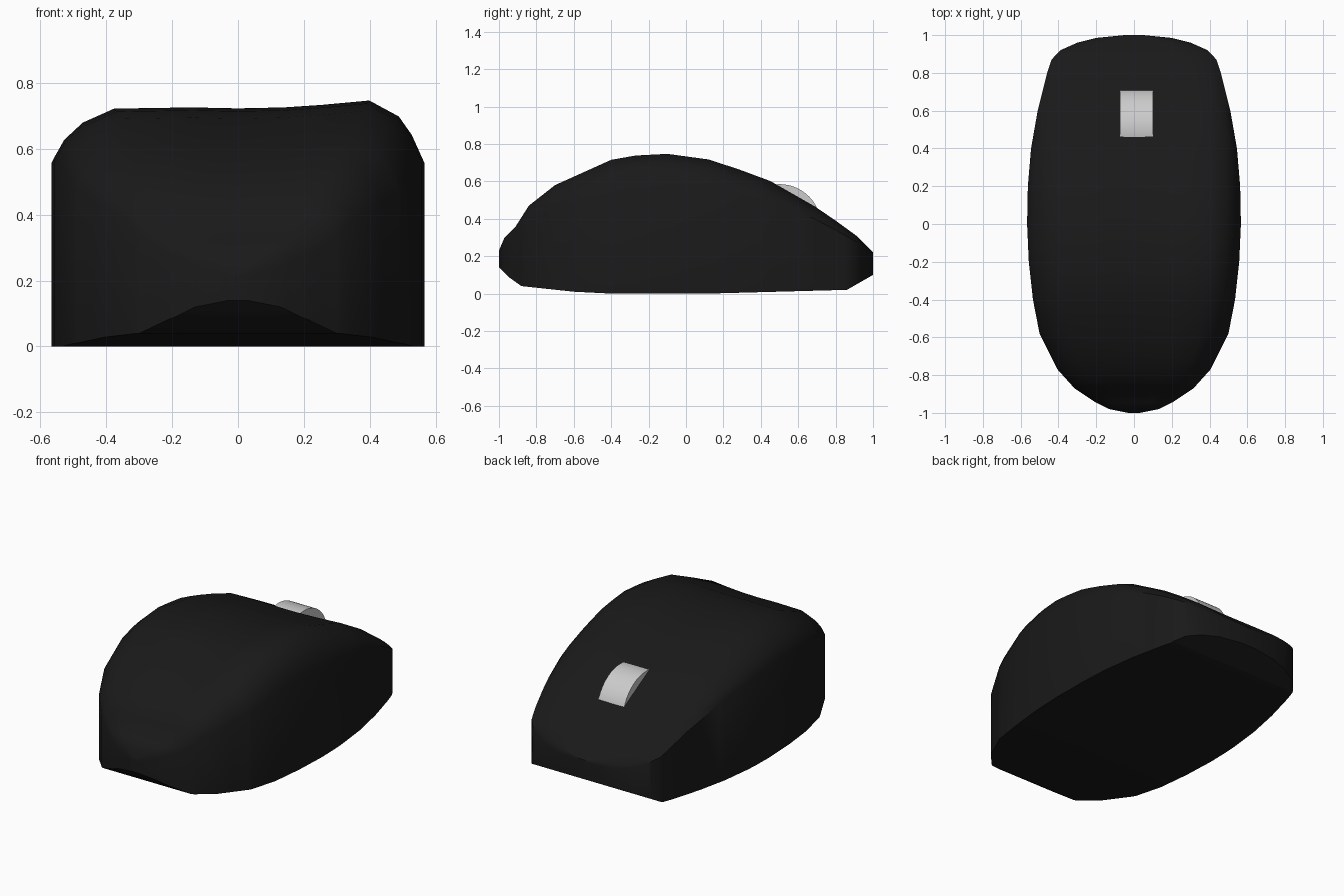
import bpy, bmesh, math

if "Cube" in bpy.data.objects:
    bpy.data.objects.remove(bpy.data.objects["Cube"])


def interp(pts, y):
    for (a, va), (b, vb) in zip(pts, pts[1:]):
        if y <= b:
            return va + (vb - va) * (y - a) / (b - a)
    return pts[-1][1]


def material(name, color):
    m = bpy.data.materials.new(name)
    m.diffuse_color = color
    m.use_nodes = True
    m.node_tree.nodes["Principled BSDF"].inputs["Base Color"].default_value = m.diffuse_color
    return m


def finish(name, bm, mat=None, angle=40):
    bmesh.ops.recalc_face_normals(bm, faces=bm.faces)
    me = bpy.data.meshes.new(name)
    bm.to_mesh(me)
    bm.free()
    ob = bpy.data.objects.new(name, me)
    bpy.context.collection.objects.link(ob)
    if mat:
        me.materials.append(mat)
    bpy.context.view_layer.objects.active = ob
    ob.select_set(True)
    bpy.ops.object.shade_smooth_by_angle(angle=math.radians(angle))
    ob.select_set(False)
    return ob


# Side profile (top, underside) and half width along the length
TOP = [(-1, .23), (-.97, .30), (-.91, .36), (-.84, .47), (-.7, .58), (-.4, .715),
       (-.27, .738), (-.1, .747), (.12, .717), (.28, .665), (.45, .602), (.69, .465),
       (.8, .39), (.91, .31), (1, .22)]
BASE = [(-1, .14), (-.95, .09), (-.88, .04), (-.6, .01), (-.4, 0), (.12, 0),
        (.86, .02), (1, .10)]
HALF = [(-1, .03), (-.98, .13), (-.94, .21), (-.87, .315), (-.77, .405), (-.58, .5),
        (-.4, .535), (-.2, .557), (0, .566), (.2, .562), (.4, .545), (.6, .51),
        (.8, .46), (.87, .437), (.92, .39), (.96, .30), (.985, .20), (1, .05)]
# Strength of the shoulder drop along the length
SHOULDER = [(-1, .5), (-.7, 1), (.1, 1), (1, .4)]
# Cross-section: fraction of half width, fraction of top height
SECTION = [(-1, .76), (-.94, .84), (-.84, .91), (-.67, .967), (-.25, .972), (0, .968),
           (.25, .972), (.45, .982), (.71, 1), (.87, .935), (.94, .86), (1, .76)]

# Body shell lofted through cross-sections
stations = sorted({y for t in (TOP, BASE, HALF) for y, _ in t})
bm = bmesh.new()
rings = []
for y in stations:
    w, top, base, k = (interp(t, y) for t in (HALF, TOP, BASE, SHOULDER))
    ring = [bm.verts.new((w * u, y, max(base + .03, top * (1 - (1 - f) * k))))
            for u, f in SECTION]
    ring += [bm.verts.new((w * u, y, base)) for u in (1, .5, 0, -.5, -1)]
    rings.append(ring)
for r, s in zip(rings, rings[1:]):
    for i in range(len(r)):
        j = (i + 1) % len(r)
        bm.faces.new((r[i], r[j], s[j], s[i]))
bm.faces.new(rings[0])
bm.faces.new(rings[-1])
finish("mouse_body", bm, material("body_black", (.01, .01, .01, 1)))

# Scroll wheel, mostly sunk into the body
bm = bmesh.new()
bmesh.ops.create_cone(bm, cap_ends=True, segments=64, radius1=.222, radius2=.222, depth=.175)
wheel = finish("scroll_wheel", bm)
wheel.rotation_euler = (0, math.pi / 2, 0)
wheel.location = (.0125, .5, .363)
